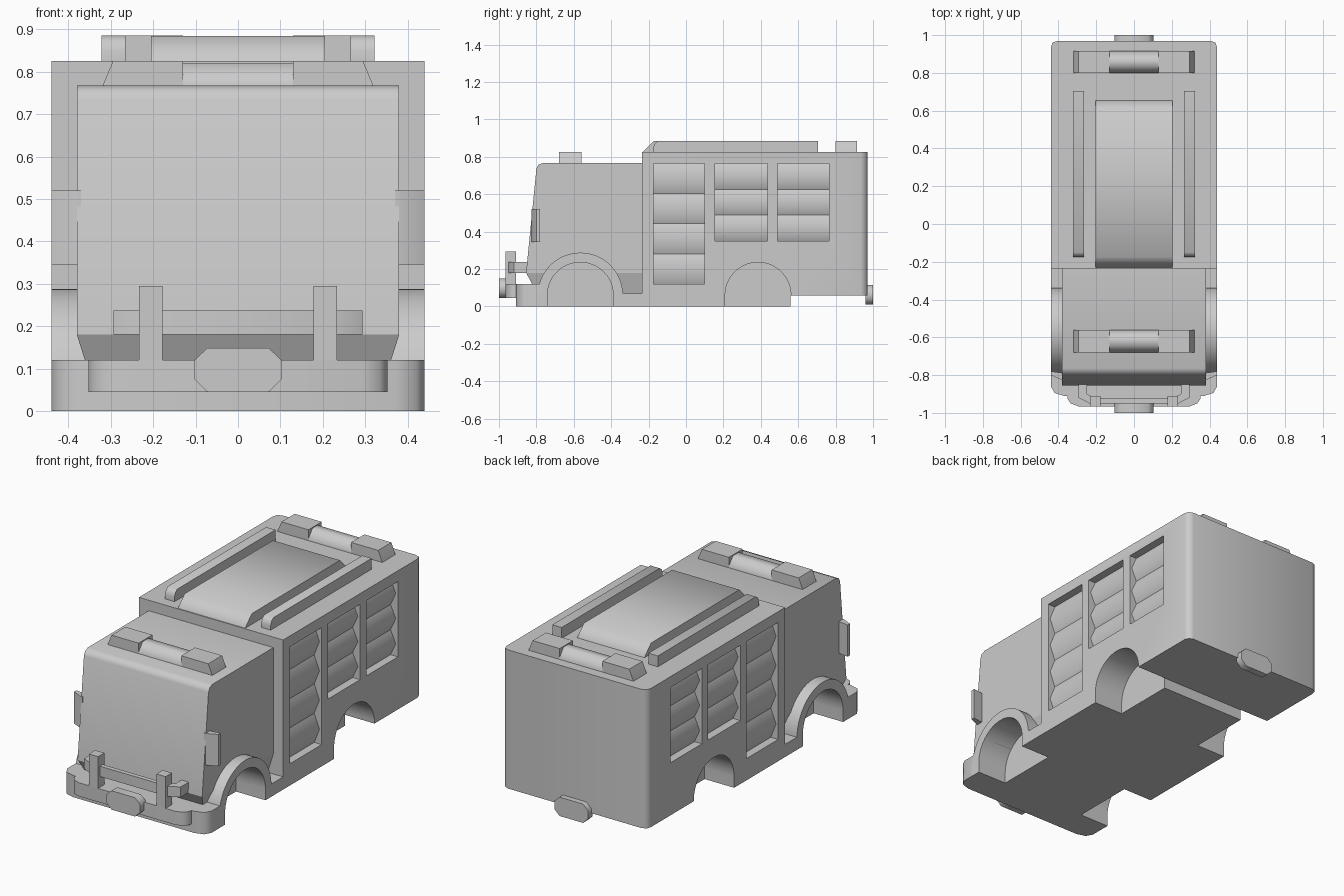
import bpy, bmesh, math
from mathutils import Vector

if "Cube" in bpy.data.objects:
    bpy.data.objects.remove(bpy.data.objects["Cube"])

grey = bpy.data.materials.new("plain_grey")
grey.use_nodes = True
colour = (0.6, 0.6, 0.6, 1)
grey.diffuse_color = colour
grey.node_tree.nodes["Principled BSDF"].inputs["Base Color"].default_value = colour


def select(ob):
    bpy.ops.object.select_all(action="DESELECT")
    ob.select_set(True)
    bpy.context.view_layer.objects.active = ob


def prism(name, points, axis, a, b):
    """Extrude a flat outline along one axis, from a to b."""
    place = {"x": lambda p, d: (d, p[0], p[1]),
             "y": lambda p, d: (p[0], d, p[1]),
             "z": lambda p, d: (p[0], p[1], d)}[axis]
    bm = bmesh.new()
    face = bm.faces.new([bm.verts.new(place(p, a)) for p in points])
    out = bmesh.ops.extrude_face_region(bm, geom=[face])
    moved = [g for g in out["geom"] if isinstance(g, bmesh.types.BMVert)]
    bmesh.ops.translate(bm, verts=moved, vec=Vector(place((0, 0), b - a)))
    bmesh.ops.recalc_face_normals(bm, faces=bm.faces)
    mesh = bpy.data.meshes.new(name)
    bm.to_mesh(mesh)
    bm.free()
    mesh.materials.append(grey)
    ob = bpy.data.objects.new(name, mesh)
    bpy.context.collection.objects.link(ob)
    return ob


def box(name, x0, x1, y0, y1, z0, z1):
    return prism(name, [(x0, y0), (x1, y0), (x1, y1), (x0, y1)], "z", z0, z1)


def sym(half):
    return half + [(-x, y) for x, y in reversed(half)]


def arch(y, z, r, foot):
    """Half circle on straight legs, as (y, z) points."""
    arc = [(y + r * math.cos(math.pi * i / 24), z + r * math.sin(math.pi * i / 24))
           for i in range(25)]
    return [(y + r, foot)] + arc + [(y - r, foot)]


def cut(ob, cutters):
    select(ob)
    for cutter in cutters:
        mod = ob.modifiers.new("cut", "BOOLEAN")
        mod.object = cutter
        mod.operation = "DIFFERENCE"
        mod.solver = "EXACT"
        bpy.ops.object.modifier_apply(modifier=mod.name)


parts = []
sides = (("left", 1), ("right", -1))

# Main hull: chassis slab, front skirt, rear body, cab
chassis = box("chassis", -0.44, 0.44, -0.80, 0.56, 0, 0.07)
skirt = prism("front_skirt", sym([(0.44, -0.70), (0.44, -0.86), (0.42, -0.895), (0.37, -0.91)]),
              "z", 0, 0.12)
body = prism("rear_body", sym([(0.44, -0.235), (0.44, 0.935), (0.431, 0.96), (0.405, 0.97)]),
             "z", 0.06, 0.825)
cab = prism("cab", [(-0.23, 0.18), (-0.855, 0.18), (-0.80, 0.735), (-0.79, 0.757),
                    (-0.765, 0.767), (-0.23, 0.767)], "x", -0.38, 0.38)
cab_sill = prism("cab_sill", [(-0.23, 0.06), (-0.79, 0.06), (-0.855, 0.18), (-0.23, 0.18)],
                 "x", -0.38, 0.38)
for v in cab_sill.data.vertices:
    if v.co.z < 0.1:
        v.co.x *= 0.9
hull = [chassis, skirt, body, cab, cab_sill]

# Front wheel arch flares
for side, s in sides:
    hull.append(prism(side + "_arch_flare", arch(-0.565, 0.06, 0.228, 0.05),
                      "x", s * 0.33, s * 0.44))

# Wheel wells
wells = []
for side, s in sides:
    for y in (-0.565, 0.385):
        well = prism("well_cutter", arch(y, 0.06, 0.176, -0.05), "x", s * 0.26, s * 0.5)
        well.hide_render = True
        wells.append(well)
for ob in hull:
    cut(ob, wells)
parts += hull

# Locker recesses with bulging shutter slats: start, end, bottom, slat count
lockers = (("front", -0.175, 0.10, 0.12, 4), ("middle", 0.155, 0.435, 0.35, 3),
           ("rear", 0.49, 0.765, 0.35, 3))
top = 0.765
recesses = []
for side, s in sides:
    for place, y0, y1, z0, count in lockers:
        recess = box("recess_cutter", s * 0.385, s * 0.5, y0, y1, z0, top)
        recess.hide_render = True
        recesses.append(recess)
        h = (top - z0) / count
        for i in range(count):
            a = z0 + i * h
            outline = [(0.37, a), (0.395, a), (0.427, a + h / 2), (0.395, a + h), (0.37, a + h)]
            parts.append(prism(f"{side}_{place}_shutter_slat", [(s * x, z) for x, z in outline],
                               "y", y0, y1))
cut(body, recesses)
for helper in wells + recesses:
    bpy.data.objects.remove(helper)

# Roof panel with ramped ends, and side rails
parts.append(prism("roof_panel", [(-0.23, 0.82), (-0.23, 0.826), (-0.172, 0.884), (0.597, 0.884),
                                  (0.655, 0.826), (0.655, 0.82)], "x", -0.205, 0.205))
for side, s in sides:
    parts.append(prism(side + "_roof_rail", [(-0.175, 0.82), (-0.175, 0.85), (-0.168, 0.872),
                                             (-0.15, 0.885), (0.705, 0.885), (0.705, 0.82)],
                       "x", s * 0.265, s * 0.322))

# Light bars: two sloped ends and a rounded middle
for place, y0, y1, z in (("front", -0.68, -0.56, 0.765), ("rear", 0.80, 0.915, 0.825)):
    for side, s in sides:
        parts.append(prism(f"{place}_{side}_light", [(s * 0.13, z - 0.01), (s * 0.322, z - 0.01),
                           (s * 0.32, z), (s * 0.295, z + 0.06), (s * 0.13, z + 0.06)],
                           "y", y0, y1))
    parts.append(prism(place + "_light_middle", [(y0, z - 0.01), (y0, z + 0.012),
                       (y0 + 0.035, z + 0.055), (y1 - 0.035, z + 0.055),
                       (y1, z + 0.012), (y1, z - 0.01)], "x", -0.135, 0.135))

# Mirrors
for side, s in sides:
    parts.append(prism(side + "_mirror", [(s * 0.37, -0.825), (s * 0.385, -0.825),
                       (s * 0.44, -0.80), (s * 0.44, -0.78), (s * 0.37, -0.79)],
                       "z", 0.345, 0.52))

# Bumper, guard bar and posts
parts.append(prism("bumper", sym([(0.352, -0.88), (0.352, -0.925), (0.335, -0.95), (0.295, -0.965)]),
                   "z", 0.045, 0.12))
parts.append(prism("guard_bar", sym([(0.2, -0.925), (0.25, -0.90), (0.25, -0.84), (0.294, -0.84),
                                     (0.294, -0.92), (0.235, -0.95)]), "z", 0.18, 0.237))
for side, s in sides:
    parts.append(box(side + "_guard_post", s * 0.178, s * 0.234, -0.965, -0.91, 0.11, 0.295))

# Tow plates with clipped corners
for place, y0, y1, z in (("front", -1, -0.95, 0.045), ("rear", 0.96, 1, 0.01)):
    parts.append(prism(place + "_tow_plate", sym([(0.072, z), (0.103, z + 0.03),
                       (0.103, z + 0.075), (0.072, z + 0.104)]), "y", y0, y1))

# Smooth gentle curves, keep hard edges
for ob in parts:
    select(ob)
    bpy.ops.object.shade_smooth_by_angle(angle=math.radians(55))
